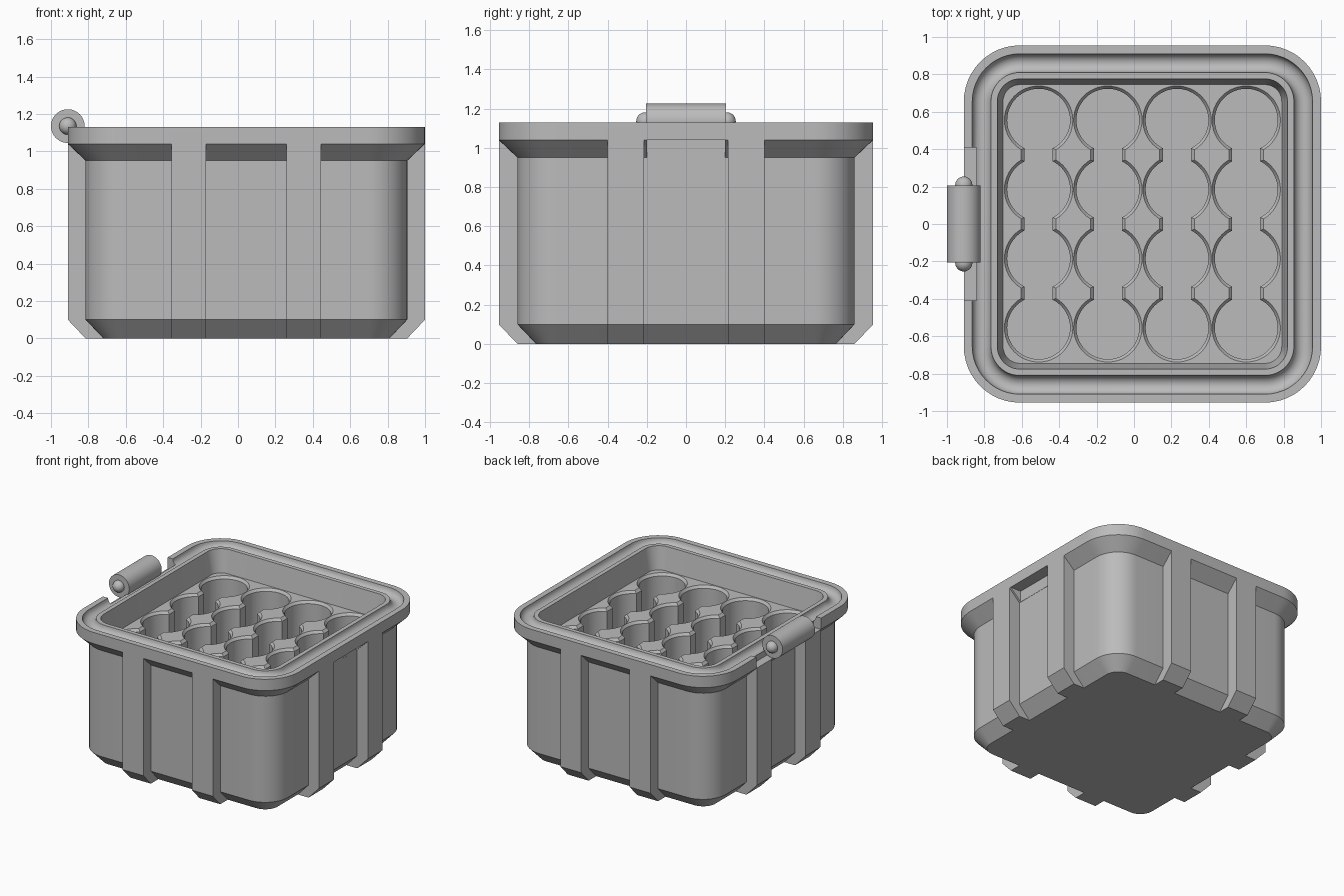
import bpy, bmesh, math
from mathutils import Matrix

if "Cube" in bpy.data.objects:
    bpy.data.objects.remove(bpy.data.objects["Cube"])

CX = 0.045                      # box centre in x
RIM, BODY, FOOT = 0.955, 0.86, 0.765
TOP, PANEL, FLOOR = 1.13, 0.95, 0.10
CORNER = 0.30

grey = bpy.data.materials.new("plain grey")
grey.diffuse_color = (0.5, 0.5, 0.5, 1)
grey.use_nodes = True
grey.node_tree.nodes["Principled BSDF"].inputs["Base Color"].default_value = grey.diffuse_color


def make(name, bm):
    bmesh.ops.recalc_face_normals(bm, faces=bm.faces)
    me = bpy.data.meshes.new(name)
    bm.to_mesh(me)
    bm.free()
    me.materials.append(grey)
    ob = bpy.data.objects.new(name, me)
    bpy.context.collection.objects.link(ob)
    return ob


def loft(name, rings, closed=False):
    """Skin a list of point rings; cap the ends or close into a loop."""
    bm = bmesh.new()
    loops = [[bm.verts.new(p) for p in r] for r in rings]
    n = len(loops[0])
    pairs = list(zip(loops, loops[1:])) + ([(loops[-1], loops[0])] if closed else [])
    for a, b in pairs:
        for i in range(n):
            j = (i + 1) % n
            bm.faces.new((a[i], a[j], b[j], b[i]))
    if not closed:
        bm.faces.new(loops[0])
        bm.faces.new(loops[-1])
    return make(name, bm)


def rounded_square(half, z, steps=12):
    r = max(0.02, CORNER - (RIM - half))
    pts = []
    for q in range(4):
        sx, sy = ((1, 1), (-1, 1), (-1, -1), (1, -1))[q]
        for k in range(steps + 1):
            a = math.pi / 2 * (q + k / steps)
            pts.append((CX + sx * (half - r) + r * math.cos(a),
                        sy * (half - r) + r * math.sin(a), z))
    return pts


def rect(x0, x1, y0, y1, z):
    return [(CX + x, y, z) for x, y in ((x0, y0), (x1, y0), (x1, y1), (x0, y1))]


def circle(x, y, r, z, n=48):
    return [(CX + x + r * math.cos(2 * math.pi * i / n),
             y + r * math.sin(2 * math.pi * i / n), z) for i in range(n)]


def combine(target, other, op):
    m = target.modifiers.new("bool", 'BOOLEAN')
    m.operation, m.solver, m.object = op, 'EXACT', other
    bpy.context.view_layer.objects.active = target
    bpy.ops.object.modifier_apply(modifier=m.name)
    bpy.data.objects.remove(other, do_unlink=True)


# outer shell with chamfered foot and flared rim
box = loft("box", [rounded_square(h, z) for h, z in (
    (FOOT, 0), (BODY, 0.1), (BODY, 0.95), (RIM, 1.04), (RIM, TOP))])

# finger recess under the rim on the right side
combine(box, loft("recess", [rect(0.861, 1.1, -0.2, 0.2, z) for z in (0.9, 1.04)]), 'DIFFERENCE')

# two vertical ribs on each side
RIB = ((0.7, 0), (BODY, 0), (RIM, 0.1), (RIM, 1.1), (0.7, 1.1))
for q in range(4):
    for y0, y1 in ((-0.40, -0.215), (0.215, 0.40)):
        rib = loft("rib", [[(d, y, z) for d, z in RIB] for y in (y0, y1)])
        rib.data.transform(Matrix.Translation((CX, 0, 0)) @ Matrix.Rotation(q * math.pi / 2, 4, 'Z'))
        combine(box, rib, 'UNION')

# open tray above the cell panel
combine(box, loft("tray", [rounded_square(h, z) for h, z in (
    (0.745, PANEL), (0.776, TOP), (0.776, TOP + 0.1))]), 'DIFFERENCE')

# half-round seal groove in the rim
groove = [(0.86 + 0.05 * math.cos(a), TOP + 0.05 * math.sin(a))
          for a in (math.pi * (1 + i / 10) for i in range(11))]
groove += [(0.91, TOP + 0.1), (0.81, TOP + 0.1)]
combine(box, loft("groove", [rounded_square(h, z) for h, z in groove], True), 'DIFFERENCE')

# hinge notch in the left rim
combine(box, loft("notch", [rect(-1.1, -0.887, -0.41, 0.41, z) for z in (1.04, 1.3)]), 'DIFFERENCE')

# 4 x 4 round cells joined by channels along y
GRID = (-0.555, -0.185, 0.185, 0.555)
for x in GRID:
    combine(box, loft("channel", [rect(x - w, x + w, -0.555, 0.555, z) for w, z in (
        (0.075, FLOOR), (0.075, PANEL - 0.02), (0.093, PANEL), (0.093, PANEL + 0.02))]), 'DIFFERENCE')
    for y in GRID:
        combine(box, loft("cell", [circle(x, y, r, z) for r, z in (
            (0.168, FLOOR), (0.168, PANEL - 0.02), (0.183, PANEL), (0.183, PANEL + 0.02))]), 'DIFFERENCE')

# hinge barrel and its round-ended pin
HX, HZ = -0.91, 1.135
bm = bmesh.new()
bmesh.ops.create_cone(bm, cap_ends=True, segments=48, radius1=0.09, radius2=0.09, depth=0.41,
                      matrix=Matrix.Translation((HX, 0, HZ)) @ Matrix.Rotation(math.pi / 2, 4, 'X'))
barrel = make("hinge_barrel", bm)
bm = bmesh.new()
for y in (-0.208, 0.208):
    bmesh.ops.create_uvsphere(bm, u_segments=24, v_segments=16, radius=0.046,
                              matrix=Matrix.Translation((HX, y, HZ)))
pin = make("hinge_pin_ends", bm)

# smooth shading with sharp edges kept
bpy.ops.object.select_all(action='DESELECT')
for ob in (box, barrel, pin):
    ob.select_set(True)
bpy.context.view_layer.objects.active = box
bpy.ops.object.shade_smooth_by_angle(angle=math.radians(30))
